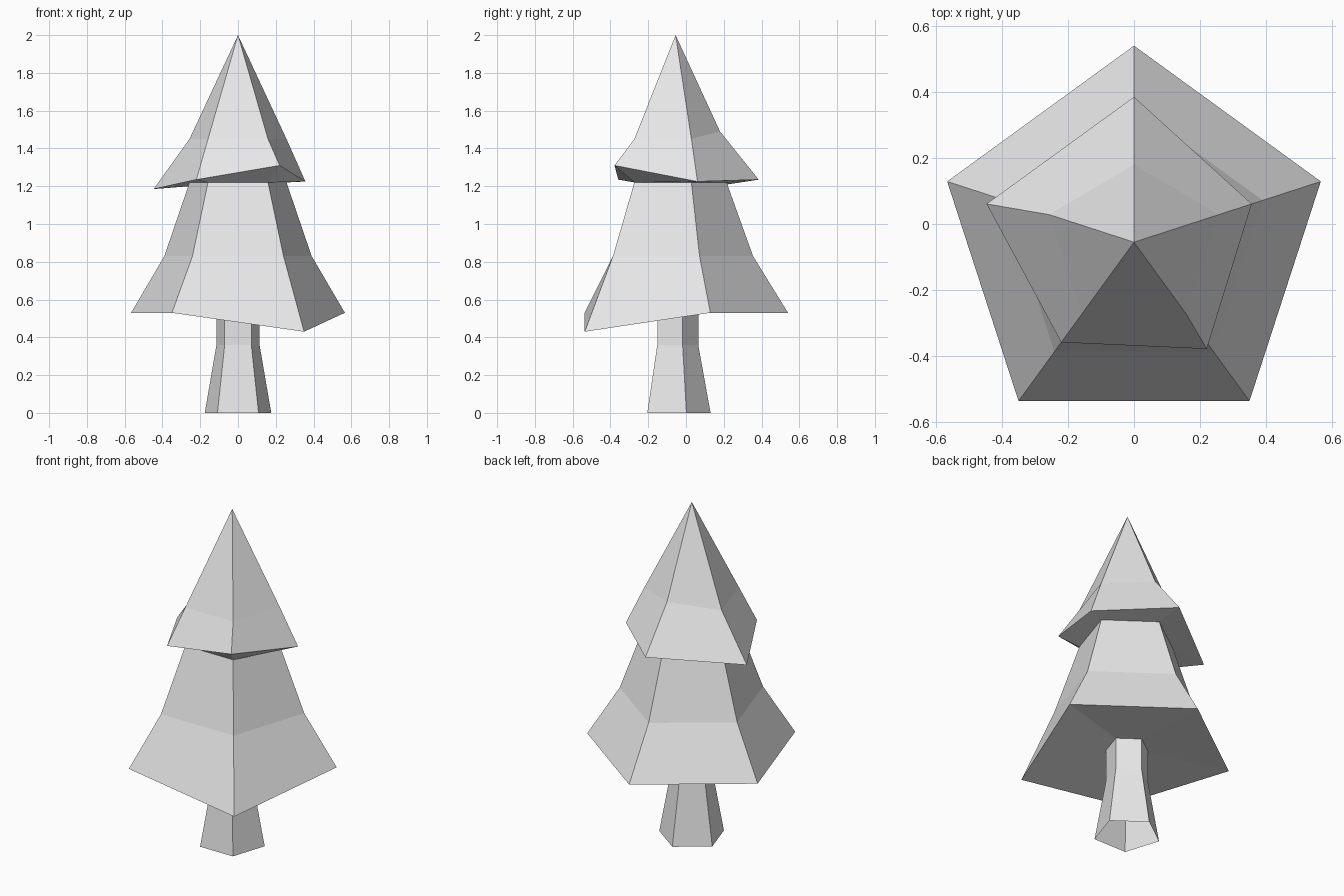
import bpy
import bmesh
from math import cos, sin, tau
from mathutils import Vector

default_cube = bpy.data.objects.get("Cube")
if default_cube:
    bpy.data.objects.remove(default_cube, do_unlink=True)

# One plain grey for the whole tree
grey = bpy.data.materials.new("light grey")
grey.use_nodes = True
colour = (0.8, 0.8, 0.8, 1.0)
grey.diffuse_color = colour
grey.node_tree.nodes["Principled BSDF"].inputs["Base Color"].default_value = colour

SIDES = 5
AXIS_Y = -0.055
# Corners of each ring, counter-clockwise from the rear one
BACK, RIGHT, FRONT_RIGHT, FRONT_LEFT, LEFT = range(SIDES)


def ring(radius, z, nudges=None):
    """A five-sided ring about the trunk axis, with some corners pulled aside."""
    points = []
    for i in range(SIDES):
        angle = tau / 4 + tau * i / SIDES
        point = Vector((radius * cos(angle), AXIS_Y + radius * sin(angle), z))
        points.append(point + Vector((nudges or {}).get(i, (0, 0, 0))))
    return points


def loft(name, rings, tip=None):
    """Skin the rings from bottom to top, closing to a tip if one is given."""
    bm = bmesh.new()
    rows = [[bm.verts.new(p) for p in r] for r in rings]
    for low, high in zip(rows, rows[1:]):
        for i in range(SIDES):
            j = (i + 1) % SIDES
            bm.faces.new((low[i], low[j], high[j], high[i]))
    if tip:
        top = bm.verts.new(tip)
        for i in range(SIDES):
            bm.faces.new((rows[-1][i], rows[-1][(i + 1) % SIDES], top))
    mesh = bpy.data.meshes.new(name)
    bm.to_mesh(mesh)
    bm.free()
    mesh.materials.append(grey)
    obj = bpy.data.objects.new(name, mesh)
    bpy.context.collection.objects.link(obj)
    return obj


# Rings shared by neighbouring parts
trunk_top = ring(0.12, 0.55)
neck = ring(0.27, 1.22)

# Trunk, flared and open at the foot
loft("trunk", [ring(0.185, 0), ring(0.12, 0.36), trunk_top])

# Lower branches: underside, flared skirt, then taper to the neck
lower_hem = ring(0.595, 0.53, {FRONT_LEFT: (0, 0, -0.1)})
loft("lower_branches", [trunk_top, lower_hem, ring(0.41, 0.83), neck])

# Upper branches: uneven hem and a pointed top
upper_hem = ring(0.375, 1.235, {
    BACK: (0, 0.065, 0),
    RIGHT: (-0.09, 0, -0.05),
    FRONT_LEFT: (0, -0.02, 0.075),
    LEFT: (0, 0, -0.01),
})
upper_bend = ring(0.27, 1.45, {BACK: (0, -0.035, 0.04)})
loft("upper_branches", [neck, upper_hem, upper_bend], tip=(0, AXIS_Y, 2))
